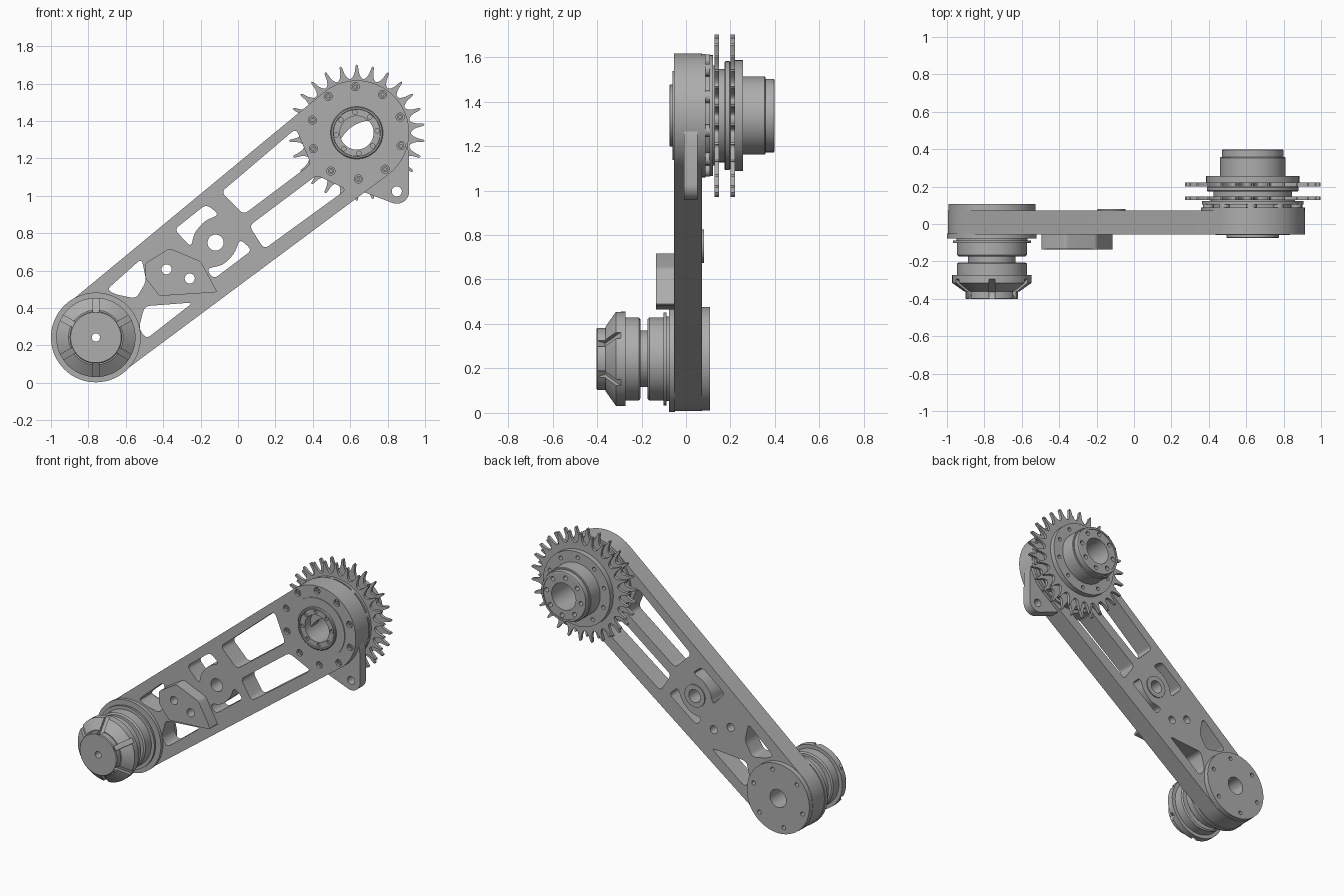
import bpy, bmesh, math
from math import cos, sin, pi
from mathutils import Vector, Matrix

if "Cube" in bpy.data.objects:
    bpy.data.objects.remove(bpy.data.objects["Cube"])

steel = bpy.data.materials.new("grey_steel")
steel.use_nodes = True
steel.diffuse_color = (0.42, 0.42, 0.42, 1)
steel.node_tree.nodes["Principled BSDF"].inputs["Base Color"].default_value = (0.42, 0.42, 0.42, 1)

LOW = Vector((-0.76, 0.243))    # wheel axis (x, z)
HIGH = Vector((0.635, 1.337))   # sprocket axis (x, z)


# ---- outline helpers, all in the x-z plane ----
def circle(c, r, n=64):
    return [(c[0] + r * cos(2 * pi * i / n), c[1] + r * sin(2 * pi * i / n)) for i in range(n)]


def ring_points(c, r, n, start=0.0):
    return [(c[0] + r * cos(start + 2 * pi * i / n), c[1] + r * sin(start + 2 * pi * i / n)) for i in range(n)]


def holes(c, r, n, size, start=0.0):
    return [circle(p, size, 14) for p in ring_points(c, r, n, start)]


def hull(c1, r1, c2, r2, n=32):
    """Two circles joined by their outer tangents."""
    c1, c2 = Vector(c1), Vector(c2)
    d = c2 - c1
    phi, a = math.atan2(d.y, d.x), math.acos((r1 - r2) / d.length)
    pts = []
    for c, r, t0, t1 in ((c2, r2, phi - a, phi + a), (c1, r1, phi + a, phi + 2 * pi - a)):
        for i in range(n + 1):
            t = t0 + (t1 - t0) * i / n
            pts.append((c.x + r * cos(t), c.y + r * sin(t)))
    return pts


def rounded(points, r=0.03, n=5):
    out = []
    pts = [Vector(p) for p in points]
    for i, p in enumerate(pts):
        q0, q1 = pts[i - 1] - p, pts[(i + 1) % len(pts)] - p
        a = p + q0.normalized() * min(r, q0.length * 0.45)
        b = p + q1.normalized() * min(r, q1.length * 0.45)
        for k in range(n + 1):
            t = k / n
            out.append(a * (1 - t) ** 2 + p * 2 * t * (1 - t) + b * t ** 2)
    return out


def toothed(c, root, tip, teeth, n=14):
    pts = []
    for i in range(teeth * n):
        t = abs((i % n) / n - 0.5)
        s = max(0, (t - 0.07) / 0.43)
        r = tip - (tip - root) * math.sqrt(max(0, 1 - (1 - s) ** 2))
        ang = 2 * pi * i / (teeth * n)
        pts.append((c[0] + r * cos(ang), c[1] + r * sin(ang)))
    return pts


# ---- solid helpers ----
def finish(name, mesh):
    ob = bpy.data.objects.new(name, mesh)
    bpy.context.scene.collection.objects.link(ob)
    mesh.materials.clear()
    mesh.materials.append(steel)
    bpy.ops.object.select_all(action='DESELECT')
    ob.select_set(True)
    bpy.context.view_layer.objects.active = ob
    bpy.ops.object.shade_smooth_by_angle(angle=math.radians(30))
    return ob


def plate(name, y0, y1, outline, cuts=()):
    """Flat plate with through holes between two depths."""
    cu = bpy.data.curves.new(name, 'CURVE')
    cu.dimensions, cu.fill_mode = '2D', 'BOTH'
    cu.extrude = (y1 - y0) / 2
    for loop in [outline, *cuts]:
        sp = cu.splines.new('POLY')
        sp.points.add(len(loop) - 1)
        for pt, p in zip(sp.points, loop):
            pt.co = (p[0], p[1], 0, 1)
        sp.use_cyclic_u = True
    tmp = bpy.data.objects.new(name + "_curve", cu)
    bpy.context.scene.collection.objects.link(tmp)
    dg = bpy.context.evaluated_depsgraph_get()
    mesh = bpy.data.meshes.new_from_object(tmp.evaluated_get(dg))
    bpy.data.objects.remove(tmp)
    mesh.transform(Matrix.Translation((0, (y0 + y1) / 2, 0)) @ Matrix.Rotation(pi / 2, 4, 'X'))
    bm = bmesh.new()
    bm.from_mesh(mesh)
    bmesh.ops.remove_doubles(bm, verts=bm.verts, dist=1e-5)
    bmesh.ops.recalc_face_normals(bm, faces=bm.faces)
    bm.to_mesh(mesh)
    bm.free()
    return finish(name, mesh)


def lathe(name, c, profile, steps=64):
    """Closed (y, radius) profile turned about the y axis through c."""
    bm = bmesh.new()
    vs = [bm.verts.new((r, y, 0)) for y, r in profile]
    es = [bm.edges.new((vs[i - 1], vs[i])) for i in range(len(vs))]
    bmesh.ops.spin(bm, geom=vs + es, cent=(0, 0, 0), axis=(0, 1, 0), angle=2 * pi, steps=steps)
    bmesh.ops.remove_doubles(bm, verts=bm.verts, dist=1e-5)
    bmesh.ops.translate(bm, verts=bm.verts, vec=(c[0], 0, c[1]))
    bmesh.ops.recalc_face_normals(bm, faces=bm.faces)
    mesh = bpy.data.meshes.new(name)
    bm.to_mesh(mesh)
    bm.free()
    return finish(name, mesh)


# ---- arm with window cut-outs ----
boss = (-0.12, 0.75)
pins = [(-0.382, 0.607), (-0.258, 0.558)]
pin_holes = [circle(p, 0.027, 20) for p in pins]
windows = [
    [(-0.09, 1.02), (0.31, 1.36), (0.39, 1.17), (0.03, 0.90)],
    [(0.06, 0.84), (0.42, 1.11), (0.58, 1.035), (0.14, 0.715)],
    [(-0.34, 0.82), (-0.17, 0.955), (-0.10, 0.90), (-0.18, 0.865), (-0.235, 0.80), (-0.25, 0.725)],
    [(0.01, 0.77), (0.075, 0.71), (-0.13, 0.555), (-0.17, 0.61), (-0.08, 0.63), (-0.02, 0.69)],
    [(-0.70, 0.50), (-0.515, 0.665), (-0.49, 0.545), (-0.545, 0.45), (-0.66, 0.475)],
    [(-0.50, 0.41), (-0.24, 0.43), (-0.49, 0.235), (-0.53, 0.29)],
]
BOLT0 = math.radians(92)
plate("arm", -0.055, 0.073, hull(LOW, 0.235, HIGH, 0.28),
      [rounded(w) for w in windows] + pin_holes
      + [circle(boss, 0.043, 32), circle(LOW, 0.06), circle(HIGH, 0.09)]
      + holes(HIGH, 0.247, 10, 0.022, BOLT0))
plate("boss_rim", 0.07, 0.08, circle(boss, 0.075, 40), [circle(boss, 0.043, 32)])
plate("arm_lug", -0.01, 0.052, hull((0.849, 1.024), 0.066, (0.72, 1.21), 0.194),
      [circle((0.849, 1.024), 0.027, 24), circle(HIGH, 0.09)])
plate("stop_block", -0.135, -0.05,
      rounded([(-0.366, 0.72), (-0.20, 0.65), (-0.11, 0.485), (-0.42, 0.465),
               (-0.495, 0.56), (-0.495, 0.64)], 0.015), pin_holes)

# ---- screws recessed in the arm head ----
for i, p in enumerate(ring_points(HIGH, 0.247, 10, BOLT0)):
    plate(f"arm_screw_{i + 1}", -0.045, 0.02, circle(p, 0.0165, 14), [circle(p, 0.008, 6)])

# ---- bearing cap on the front of the arm head ----
lathe("front_bearing_cap", HIGH, [(-0.06, 0.2), (-0.06, 0.14), (-0.071, 0.14), (-0.075, 0.135),
                                  (-0.075, 0.127), (-0.068, 0.125), (-0.04, 0.125), (-0.04, 0.2)])
plate("front_hub_face", -0.068, -0.03, circle(HIGH, 0.126), [circle(HIGH, 0.09)]
      + holes(HIGH, 0.11, 8, 0.012, 0.1))

# ---- bearing housing behind the arm head ----
plate("housing_ring", 0.073, 0.088, circle(HIGH, 0.278), [circle(HIGH, 0.09)])
lathe("housing_core", HIGH, [(0.08, 0.09), (0.08, 0.225), (0.13, 0.225), (0.13, 0.09)])
plate("housing_flange", 0.105, 0.122, circle(HIGH, 0.272), [circle(HIGH, 0.09)])
for i, p in enumerate(ring_points(HIGH, 0.247, 10, BOLT0)):
    plate(f"housing_post_{i + 1}", 0.085, 0.108, circle(p, 0.028, 16))

# ---- twin sprockets and spacer ----
for name, y in (("inner_sprocket", 0.128), ("outer_sprocket", 0.201)):
    plate(name, y, y + 0.02, toothed(HIGH, 0.29, 0.365, 26), [circle(HIGH, 0.09)])
lathe("sprocket_spacer", HIGH, [(0.145, 0.09), (0.145, 0.21), (0.173, 0.21), (0.173, 0.24), (0.178, 0.245),
                                (0.195, 0.245), (0.2, 0.24), (0.203, 0.21), (0.203, 0.09)])

# ---- rear hub ----
plate("rear_flange", 0.22, 0.256, circle(HIGH, 0.249),
      [circle(HIGH, 0.09)] + holes(HIGH, 0.212, 10, 0.013, BOLT0))
lathe("rear_hub", HIGH, [(0.25, 0.09), (0.25, 0.176), (0.354, 0.176), (0.358, 0.172), (0.358, 0.09)])
plate("rear_hub_end", 0.357, 0.393, circle(HIGH, 0.165),
      [circle(HIGH, 0.09)] + holes(HIGH, 0.128, 8, 0.015, 0.1))
lathe("rear_hub_rim", HIGH, [(0.38, 0.15), (0.38, 0.165), (0.395, 0.165), (0.398, 0.16), (0.398, 0.15)])

# ---- lower end: back disc and front wheel ----
plate("back_disc", 0.07, 0.107, circle(LOW, 0.233),
      [circle(LOW, 0.06)] + holes(LOW, 0.19, 6, 0.014, 0.3))
wheel = lathe("wheel", LOW, [
    (-0.05, 0.022), (-0.05, 0.24), (-0.077, 0.24), (-0.077, 0.19), (-0.088, 0.19), (-0.088, 0.209),
    (-0.102, 0.209), (-0.102, 0.187), (-0.165, 0.187), (-0.174, 0.178), (-0.174, 0.127),
    (-0.205, 0.127), (-0.205, 0.178), (-0.212, 0.187), (-0.272, 0.187), (-0.272, 0.212),
    (-0.315, 0.212), (-0.362, 0.146), (-0.362, 0.14), (-0.397, 0.14), (-0.402, 0.135), (-0.402, 0.022)])

# slots around the wheel's tapered shoulder
bm = bmesh.new()
for i in range(6):
    m = (Matrix.Translation((LOW.x, 0, LOW.y)) @ Matrix.Rotation(i * pi / 3, 4, 'Y')
         @ Matrix.Translation((0, -0.345, 0.19)) @ Matrix.Rotation(math.radians(55), 4, 'X')
         @ Matrix.Diagonal((0.032, 0.15, 0.06, 1)))
    bmesh.ops.create_cube(bm, size=1, matrix=m)
me = bpy.data.meshes.new("slot_cutter")
bm.to_mesh(me)
bm.free()
cutter = bpy.data.objects.new("slot_cutter", me)
bpy.context.scene.collection.objects.link(cutter)
mod = wheel.modifiers.new("slots", 'BOOLEAN')
mod.operation, mod.solver, mod.object = 'DIFFERENCE', 'EXACT', cutter
bpy.context.view_layer.objects.active = wheel
bpy.ops.object.modifier_move_to_index(modifier="slots", index=0)
bpy.ops.object.modifier_apply(modifier="slots")
bpy.data.objects.remove(cutter)
